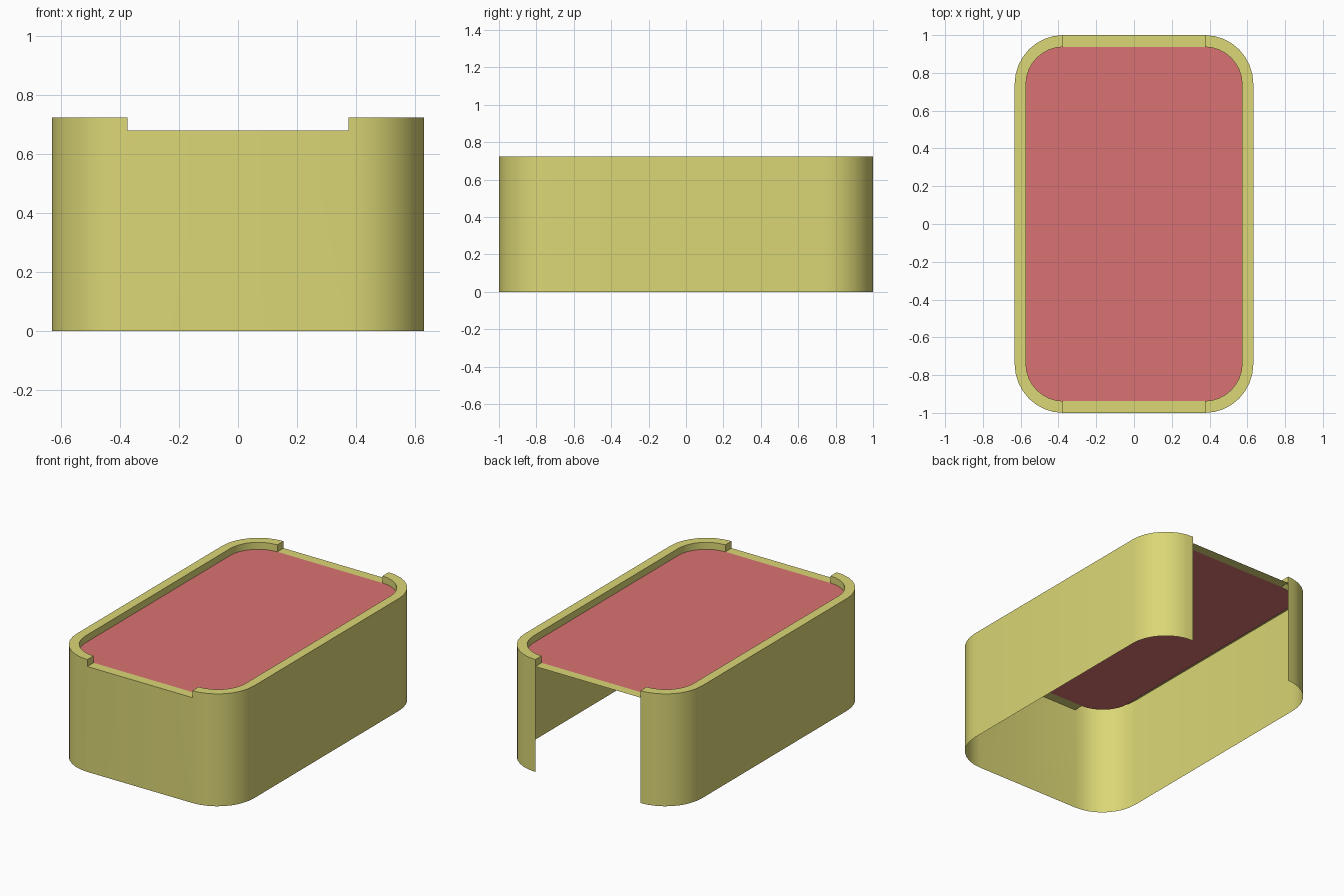
import bpy, bmesh
from math import sin, cos, pi

if "Cube" in bpy.data.objects:
    bpy.data.objects.remove(bpy.data.objects["Cube"])

CX, CY = 0.375, 0.74        # corner centres
RO, RI = 0.26, 0.197        # outer and inner corner radii
RX = 0.257                  # outer corner radius along x
H_TOP, H_RIM, SEG = 0.68, 0.725, 8


def side_path(rx, ry):
    """Right-hand outline from the back notch to the front notch."""
    back = [(CX + rx * sin(pi / 2 * i / SEG), CY + ry * cos(pi / 2 * i / SEG))
            for i in range(SEG + 1)]
    return back + [(x, -y) for x, y in reversed(back)]


def make_object(name, quads, color, mirror=False):
    bm = bmesh.new()
    for q in quads:
        bm.faces.new([bm.verts.new(p) for p in q])
    bmesh.ops.remove_doubles(bm, verts=bm.verts[:], dist=1e-5)
    me = bpy.data.meshes.new(name)
    bm.to_mesh(me)
    bm.free()
    ob = bpy.data.objects.new(name, me)
    bpy.context.collection.objects.link(ob)
    mat = bpy.data.materials.new(name + "_color")
    mat.diffuse_color = color
    mat.use_nodes = True
    mat.node_tree.nodes["Principled BSDF"].inputs["Base Color"].default_value = mat.diffuse_color
    me.materials.append(mat)
    bpy.ops.object.select_all(action='DESELECT')
    ob.select_set(True)
    bpy.context.view_layer.objects.active = ob
    bpy.ops.object.shade_smooth_by_angle(angle=0.6)
    if mirror:
        m = ob.modifiers.new("Mirror", 'MIRROR')
        m.use_clip = True
    return ob


outer, inner = side_path(RX, RO), side_path(RI, RI)
faces = []


def at(p, z):
    return (p[0], p[1], z)


# wall skin, rim and inner lip of the right half
for i in range(len(outer) - 1):
    a, b, c, d = outer[i], outer[i + 1], inner[i], inner[i + 1]
    faces.append([at(b, 0), at(a, 0), at(a, H_TOP), at(b, H_TOP)])
    faces.append([at(b, H_TOP), at(a, H_TOP), at(a, H_RIM), at(b, H_RIM)])
    faces.append([at(a, H_RIM), at(c, H_RIM), at(d, H_RIM), at(b, H_RIM)])
    faces.append([at(c, H_TOP), at(d, H_TOP), at(d, H_RIM), at(c, H_RIM)])

# rim ends at the back and front notches
for p, q in ((outer[0], inner[0]), (inner[-1], outer[-1])):
    faces.append([at(p, H_TOP), at(q, H_TOP), at(q, H_RIM), at(p, H_RIM)])

# low strips across the notches
yo, yi = CY + RO, CY + RI
for y0, y1 in ((yi, yo), (-yo, -yi)):
    faces.append([(0, y0, H_TOP), (CX, y0, H_TOP), (CX, y1, H_TOP), (0, y1, H_TOP)])

# front panel (the back stays open)
faces.append([(0, -yo, 0), (CX, -yo, 0), (CX, -yo, H_TOP), (0, -yo, H_TOP)])

make_object("desk_shell", faces, (0.71, 0.68, 0.18, 1), mirror=True)

# desk top panel
loop = inner + [(-x, y) for x, y in reversed(inner)]
make_object("desk_top", [[at(p, H_TOP) for p in reversed(loop)]], (0.71, 0.17, 0.17, 1))
